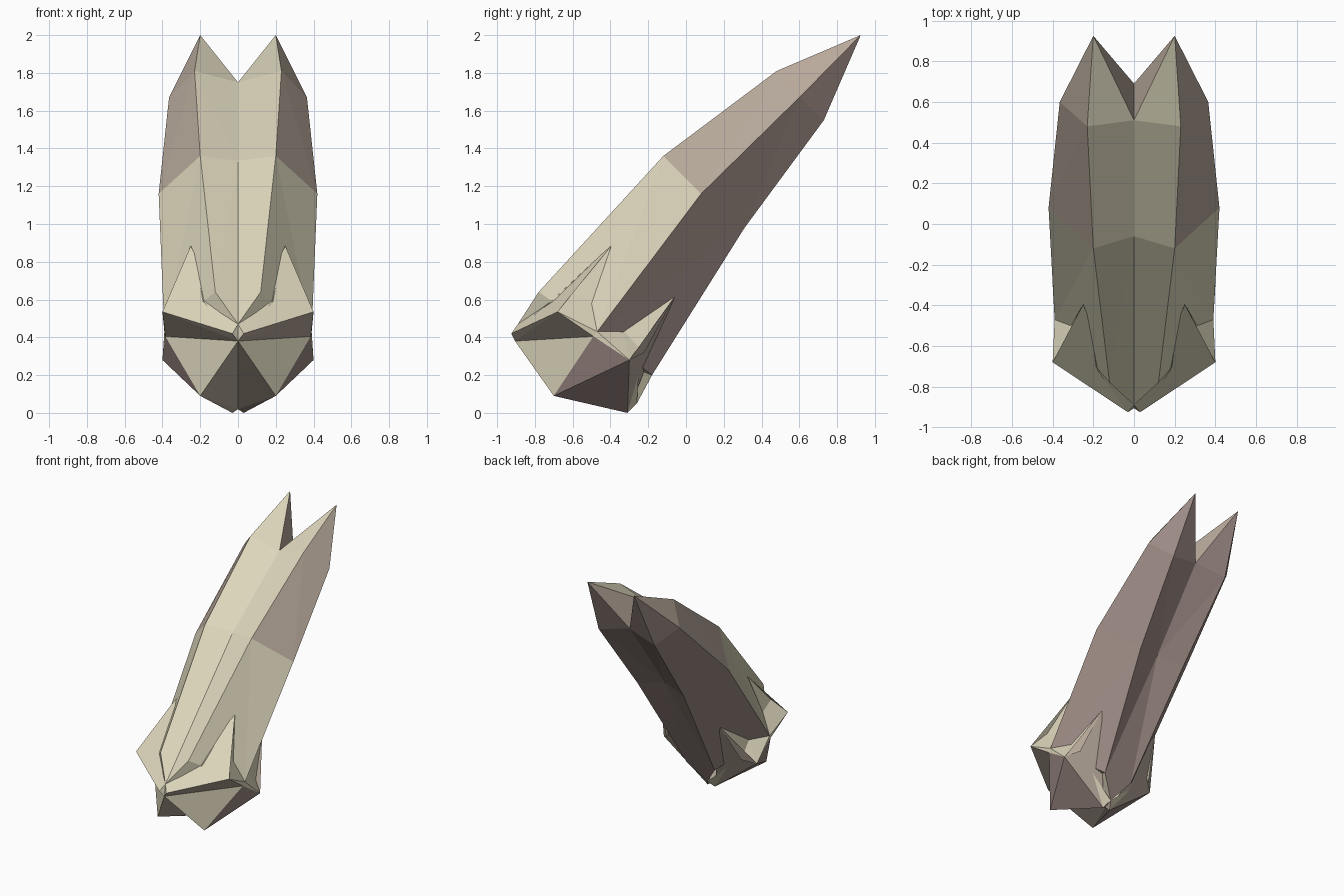
import bpy, bmesh
from mathutils import Vector

old = bpy.data.objects.get("Cube")
if old:
    bpy.data.objects.remove(old, do_unlink=True)


def material(name, rgb):
    m = bpy.data.materials.new(name)
    m.use_nodes = True
    m.diffuse_color = (*rgb, 1)
    node = m.node_tree.nodes["Principled BSDF"]
    node.inputs["Base Color"].default_value = (*rgb, 1)
    node.inputs["Roughness"].default_value = 0.9
    return m


MATERIALS = [
    material("cream", (0.72, 0.67, 0.50)),
    material("taupe", (0.48, 0.40, 0.33)),
    material("mauve_brown", (0.34, 0.26, 0.235)),
]
CREAM, TAUPE, MAUVE = range(len(MATERIALS))


def build(name, half_faces, centre=None):
    """Make an object from right-half faces, adding the mirrored half."""
    bm = bmesh.new()
    for points, colour in half_faces:
        for side in (1, -1):
            verts = [bm.verts.new((p[0] * side, p[1], p[2])) for p in points]
            bm.faces.new(verts).material_index = colour
    bmesh.ops.remove_doubles(bm, verts=bm.verts, dist=0.0001)
    bmesh.ops.triangulate(bm, faces=[f for f in bm.faces if len(f.verts) > 3])
    if centre is None:
        bmesh.ops.recalc_face_normals(bm, faces=bm.faces)
    else:
        # open shell: turn every face away from its middle
        for f in bm.faces:
            f.normal_update()
            if f.normal.dot(f.calc_center_median() - Vector(centre)) < 0:
                f.normal_flip()
    mesh = bpy.data.meshes.new(name)
    bm.to_mesh(mesh)
    bm.free()
    for m in MATERIALS:
        mesh.materials.append(m)
    obj = bpy.data.objects.new(name, mesh)
    bpy.context.scene.collection.objects.link(obj)
    return obj


# Bud: half cross-sections, front crease round to back groove
base = [(0, -.89, .47), (.12, -.78, .64), (.39, -.47, .43), (.12, -.18, .2), (0, -.26, .05)]
middle = [(0, -.06, 1.335), (.2, -.12, 1.36), (.42, .08, 1.16), (.2, .31, .98), (0, .26, 1.02)]
upper = [(0, .51, 1.75), (.23, .48, 1.81), (.365, .6, 1.67), (.24, .73, 1.55), (0, .69, 1.6)]
tip = (.2, .925, 2)
lower_colours = [CREAM, CREAM, MAUVE, MAUVE]
upper_colours = [CREAM, TAUPE, MAUVE, MAUVE]

bud = []
for i in range(len(base) - 1):
    j = i + 1
    bud.append(([base[i], base[j], middle[j], middle[i]], lower_colours[i]))
    bud.append(([middle[i], middle[j], upper[j], upper[i]], upper_colours[i]))
    bud.append(([upper[i], upper[j], tip], upper_colours[i]))
    if j < len(base) - 1:
        bud.append(([base[0], base[i + 1], base[i + 2]], CREAM))
bud.append(([tip, upper[0], upper[-1]], TAUPE))  # notch between the two tips
build("folded_bud", bud)

# Calyx: corners of the star-shaped cup
notch = (.385, -.49, .405)
foot = (.2, -.7, .09)
front_centre = (0, -.905, .38)
back_centre = (0, -.32, .02)
front_inner, front_outer = (.03, -.925, .42), (.4, -.68, .535)
back_inner, back_outer = (.03, -.31, 0), (.4, -.3, .28)


def sepal(inner, outer, shoulder_out, point, shoulder_in, root, crease, colour):
    """Pointed leaf with a thick outer edge that meets the bud."""
    side = base[2]
    return [
        ([point, shoulder_in, inner], colour),
        ([point, inner, outer], colour),
        ([point, outer, shoulder_out], colour),
        ([shoulder_out, root, point], CREAM),
        ([outer, side, root, shoulder_out], CREAM),
        ([outer, notch, side], CREAM),
        ([inner, shoulder_in, crease], CREAM),
    ]


calyx = sepal(front_inner, front_outer, (.31, -.6, .64), (.25, -.395, .885),
              (.18, -.72, .585), (.31, -.5, .58), base[0], CREAM)
calyx += sepal(back_inner, back_outer, (.32, -.22, .32), (.25, -.06, .615),
               (.18, -.25, .21), (.31, -.33, .43), base[-1], TAUPE)

# Underside of the cup
calyx += [
    ([front_centre, front_inner, front_outer, notch], TAUPE),
    ([front_centre, notch, foot], CREAM),
    ([notch, foot, back_inner, back_outer], MAUVE),
    ([front_centre, foot, back_centre], TAUPE),
    ([foot, back_inner, back_centre], TAUPE),
    ([front_centre, front_inner, base[0]], CREAM),
    ([back_centre, back_inner, base[-1]], TAUPE),
]
build("calyx", calyx, centre=(0, -.52, .36))
